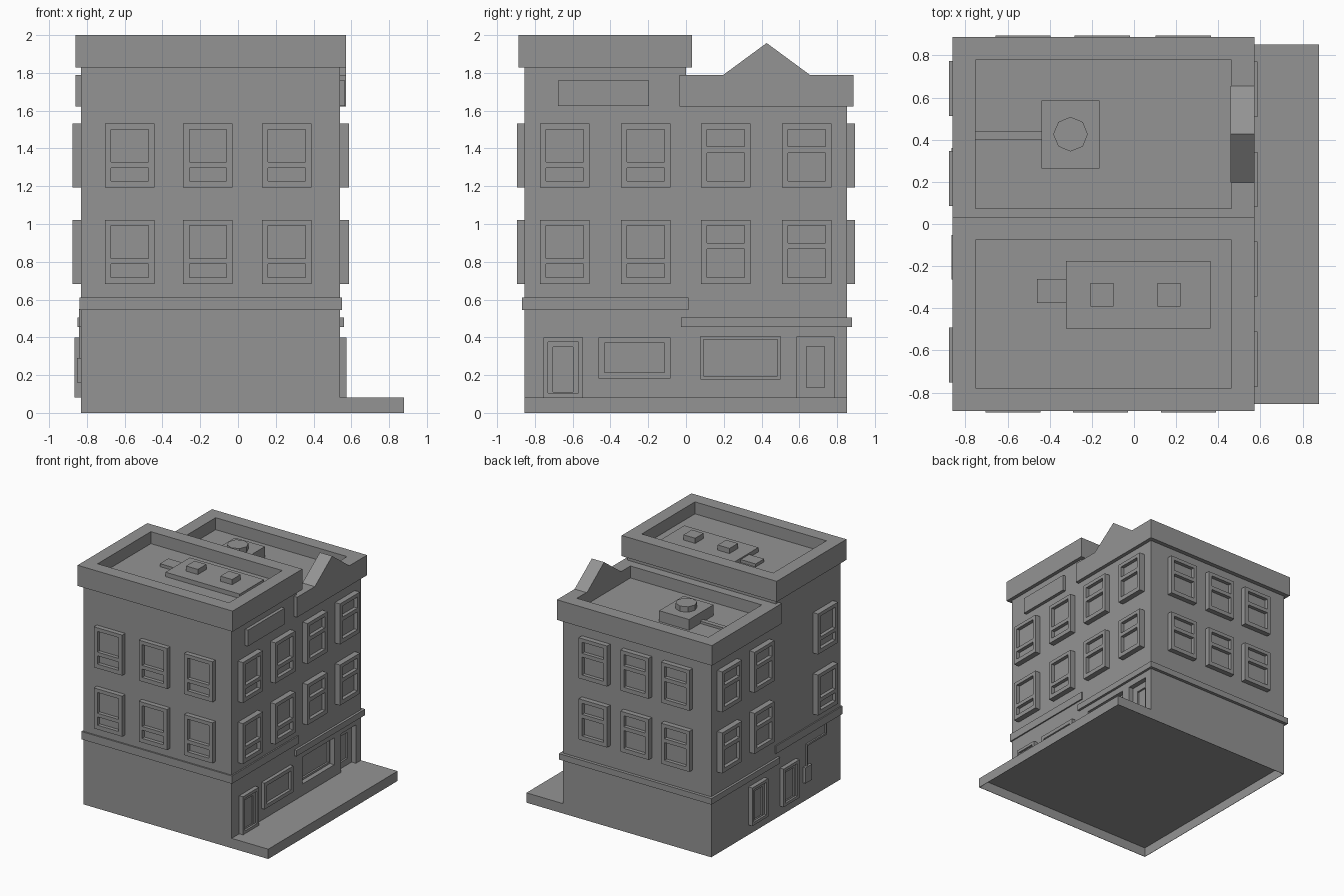
import bpy, bmesh
from mathutils import Matrix, Vector

cube = bpy.data.objects.get("Cube")
if cube:
    bpy.data.objects.remove(cube, do_unlink=True)

GREY = (0.295, 0.295, 0.295, 1.0)
grey = bpy.data.materials.new("plain_grey")
grey.use_nodes = True
grey.diffuse_color = GREY
grey.node_tree.nodes["Principled BSDF"].inputs["Base Color"].default_value = GREY

# Wall planes of the two joined blocks, pavement edge and height, shell thickness
X0, X1, Y0, Y1 = -0.83, 0.54, -0.855, 0.852
KERB, PAVE, SKIN = 0.878, 0.082, 0.003


def finish(name, bm):
    bmesh.ops.recalc_face_normals(bm, faces=bm.faces)
    mesh = bpy.data.meshes.new(name)
    bm.to_mesh(mesh)
    bm.free()
    mesh.materials.append(grey)
    obj = bpy.data.objects.new(name, mesh)
    bpy.context.collection.objects.link(obj)
    return obj


def box_mesh(x, y, z):
    bm = bmesh.new()
    centre = [(a + b) / 2 for a, b in (x, y, z)]
    size = [b - a for a, b in (x, y, z)]
    bmesh.ops.create_cube(bm, size=1, matrix=Matrix.Translation(centre) @ Matrix.Diagonal((*size, 1)))
    return bm


def box(name, x, y, z):
    return finish(name, box_mesh(x, y, z))


def on_wall(side, u, v, d):
    """Point at u along a wall, height v and distance d out from it."""
    return Vector({"front": (u, Y0 - d, v), "back": (u, Y1 + d, v),
                   "right": (X1 + d, u, v), "left": (X0 - d, u, v)}[side])


def new_verts(result):
    return [g for g in result["geom"] if isinstance(g, bmesh.types.BMVert)]


def relief(name, side, us, vs, panes, out, depth, base=0.0):
    """Raised plate divided at us and vs, with the listed cells sunk by depth."""
    bm = bmesh.new()
    grid = [[bm.verts.new(on_wall(side, u, v, out)) for v in vs] for u in us]
    cells = {}
    for i in range(len(us) - 1):
        for j in range(len(vs) - 1):
            cells[i, j] = bm.faces.new((grid[i][j], grid[i + 1][j], grid[i + 1][j + 1], grid[i][j + 1]))
    sunk = [cells[p] for p in panes]
    inward = on_wall(side, 0, 0, 0) - on_wall(side, 0, 0, 1)
    rim = [e for e in bm.edges if e.is_boundary]
    sides = bmesh.ops.extrude_edge_only(bm, edges=rim)
    bmesh.ops.translate(bm, vec=inward * (out - base), verts=new_verts(sides))
    bmesh.ops.holes_fill(bm, edges=[e for e in bm.edges if e.is_boundary], sides=0)
    for face in sunk:
        pane = bmesh.ops.extrude_face_region(bm, geom=[face])
        bmesh.ops.translate(bm, vec=inward * depth, verts=new_verts(pane))
        if face.is_valid:
            bm.faces.remove(face)
    bmesh.ops.dissolve_limit(bm, angle_limit=0.01, verts=bm.verts, edges=bm.edges)
    return finish(name, bm)


def framed(name, side, u, v, rim, out, depth, base=0.0):
    return relief(name, side, [u[0], u[0] + rim, u[1] - rim, u[1]],
                  [v[0], v[0] + rim, v[1] - rim, v[1]], [(1, 1)], out, depth, base)


def parapet(name, y, z):
    """Overhanging roof block with a sunken roof deck."""
    bm = box_mesh((-0.861, 0.571), y, z)
    top = max(bm.faces, key=lambda f: f.calc_center_median().z)
    bmesh.ops.inset_region(bm, faces=[top], thickness=0.109, use_even_offset=True)
    deck = bmesh.ops.extrude_discrete_faces(bm, faces=[top])["faces"]
    bmesh.ops.translate(bm, vec=(0, 0, -0.1), verts=deck[0].verts)
    return finish(name, bm)


def cut(target, x, y, z):
    """Remove a box-shaped space from the target."""
    cutter = box("cutter", x, y, z)
    cutter.hide_render = True
    mod = target.modifiers.new("opening", "BOOLEAN")
    mod.operation, mod.solver, mod.object = "DIFFERENCE", "EXACT", cutter
    bpy.context.view_layer.objects.active = target
    bpy.ops.object.modifier_apply(modifier=mod.name)
    bpy.data.objects.remove(cutter, do_unlink=True)


# Main masses and pavement, all hollow underneath up to pavement level
tall_block = box("tall_block", (X0, X1), (Y0, 0), (0, 1.85))
low_block = box("low_block", (X0, X1), (0, Y1), (0, 1.65))
pavement = box("pavement", (X1, KERB), (Y0, Y1), (0, PAVE))
for part in (tall_block, low_block, pavement):
    cut(part, (X0 + SKIN, KERB - SKIN), (Y0 + SKIN, Y1 - SKIN), (-0.1, PAVE - SKIN))

# Parapets and bands
parapet("tall_parapet", (-0.887, 0.033), (1.828, 2.0))
parapet("low_parapet", (-0.035, 0.888), (1.622, 1.79))
box("tall_band", (-0.84, 0.551), (-0.867, 0.012), (0.545, 0.61))
box("low_band", (-0.85, 0.56), (-0.027, 0.878), (0.455, 0.505))

# Gable on the low parapet
bm = bmesh.new()
tri = bm.faces.new([bm.verts.new((0.457, y, z)) for y, z in ((0.198, 1.79), (0.655, 1.79), (0.427, 1.958))])
ext = bmesh.ops.extrude_face_region(bm, geom=[tri], use_keep_orig=True)
bmesh.ops.translate(bm, vec=(0.114, 0, 0), verts=new_verts(ext))
finish("gable", bm)

# Upper windows: the tall block has its large pane on top, the low block below
WIDE, RIM = 0.262, 0.032
SILLS = (0.683, 1.193)
COLUMNS = {"front": (-0.705, -0.29, 0.128), "back": (-0.657, -0.282, 0.103),
           "right": (-0.773, -0.344, 0.08, 0.508), "left": (-0.753, 0.085, 0.512)}
PROUD = {"front": 0.04, "back": 0.043, "right": 0.047, "left": 0.047}
for side, starts in COLUMNS.items():
    for u in starts:
        tall = side == "front" or (side != "back" and u < 0)
        steps = (0.035, 0.104, 0.135, 0.308, 0.338) if tall else (0.035, 0.184, 0.216, 0.308, 0.338)
        for sill in SILLS:
            relief(side + "_window", side, [u, u + RIM, u + WIDE - RIM, u + WIDE],
                   [sill] + [sill + s for s in steps], [(1, 1), (1, 3)], PROUD[side], 0.03)


# Doors standing proud of the wall
def door(name, side, u):
    framed(name + "_frame", side, (u, u + 0.21), (PAVE, 0.4), 0.024, 0.035, 0.03)
    framed(name + "_leaf", side, (u + 0.024, u + 0.186), (PAVE, 0.376), 0.028, 0.018, 0.012)


door("tall_shop_door", "right", -0.755)
door("low_side_door", "left", 0.15)
door("tall_side_door", "left", -0.263)

# Shop fronts: proud window and blank sign, then the recessed window and door
framed("tall_shop_window", "right", (-0.463, -0.082), (0.182, 0.4), 0.031, 0.03, 0.025)
box("blank_sign", (X1 - 0.01, 0.567), (-0.678, -0.195), (1.625, 1.76))
for name, y, z, rim in (("low_shop_window", (0.077, 0.5), (0.179, 0.404), 0.016),
                        ("low_shop_door", (0.585, 0.785), (PAVE, 0.403), 0.052)):
    cut(low_block, (X1 - 0.06, X1 + 0.1), y, z)
    framed(name, "right", y, z, rim, -0.04, 0.015, -0.06)

# Meter box and stepped pipe on the left wall
box("meter_box", (-0.853, X0 + 0.01), (-0.445, -0.36), (0.16, 0.29))
PIPE = (-0.843, X0 + 0.01)
box("pipe_lower", PIPE, (-0.405, -0.39), (0.29, 0.455))
box("pipe_middle", PIPE, (-0.655, -0.39), (0.455, 0.47))
box("pipe_upper", PIPE, (-0.655, -0.64), (0.47, 0.55))

# Roof equipment on the tall block
DECK = 1.9
box("tall_roof_unit", (-0.322, 0.363), (-0.496, -0.176), (DECK, DECK + 0.037))
box("tall_roof_duct", (-0.46, -0.322), (-0.374, -0.262), (DECK, DECK + 0.025))
for x in (-0.206, 0.111):
    box("roof_vent", (x, x + 0.109), (-0.391, -0.28), (DECK + 0.037, DECK + 0.08))

# Roof equipment on the low block
DECK = 1.69
box("low_roof_unit", (-0.439, -0.163), (0.264, 0.587), (DECK, DECK + 0.09))
box("low_roof_duct", (-0.751, -0.439), (0.4, 0.438), (DECK, DECK + 0.02))
bm = bmesh.new()
bmesh.ops.create_cone(bm, cap_ends=True, segments=8, radius1=0.082, radius2=0.082, depth=0.045,
                      matrix=Matrix.Translation((-0.301, 0.426, DECK + 0.1125)))
finish("roof_fan", bm)
